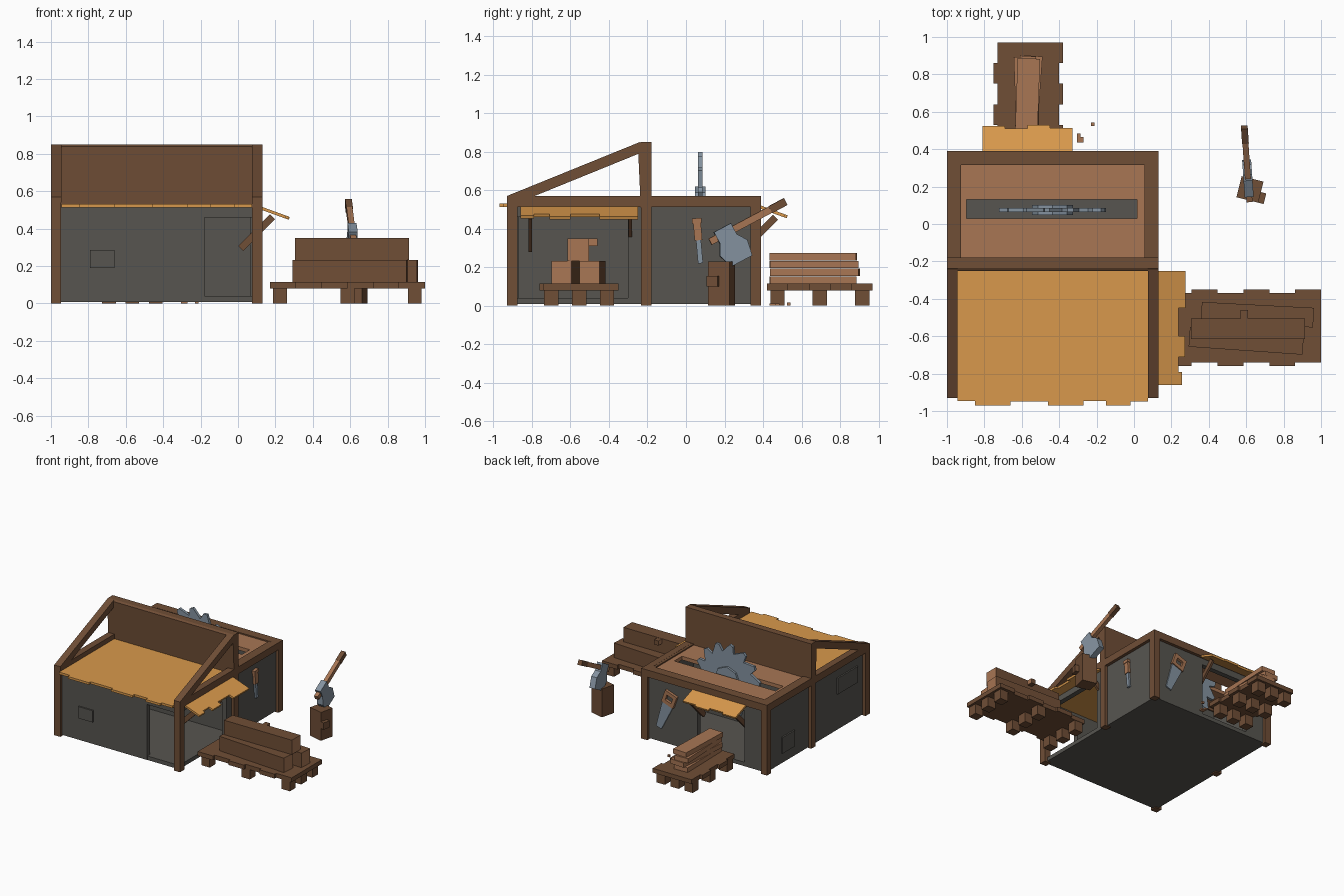
import bpy, bmesh, math
from mathutils import Matrix, Vector


def material(name, rgb):
    m = bpy.data.materials.new(name)
    lin = [((c / 255 + 0.055) / 1.055) ** 2.4 for c in rgb]
    m.diffuse_color = (*lin, 1)
    return m


DARK = material("dark wood", (112, 78, 54))
LIGHT = material("light wood", (168, 118, 84))
ORANGE = material("orange boards", (217, 153, 76))
STONE = material("grey wall", (87, 85, 80))
METAL = material("steel", (133, 147, 160))
I = Matrix.Identity(4)


def finish(name, bm, *mats):
    bmesh.ops.recalc_face_normals(bm, faces=bm.faces)
    me = bpy.data.meshes.new(name)
    bm.to_mesh(me)
    bm.free()
    for m in mats:
        me.materials.append(m)
    ob = bpy.data.objects.new(name, me)
    bpy.context.collection.objects.link(ob)
    return ob


def boxes(name, mat, items, M=I):
    """Each item is (x0, x1, y0, y1, z0, z1)."""
    bm = bmesh.new()
    for x0, x1, y0, y1, z0, z1 in items:
        T = Matrix.Translation(((x0 + x1) / 2, (y0 + y1) / 2, (z0 + z1) / 2))
        S = Matrix.Diagonal((x1 - x0, y1 - y0, z1 - z0, 1))
        bmesh.ops.create_cube(bm, size=1, matrix=M @ T @ S)
    return finish(name, bm, mat)


def prism(name, mat, pts, vec, M=I):
    """Extrude a flat outline along vec."""
    bm = bmesh.new()
    f = bm.faces.new([bm.verts.new(M @ Vector(p)) for p in pts])
    r = bmesh.ops.extrude_face_region(bm, geom=[f])
    v = [g for g in r["geom"] if isinstance(g, bmesh.types.BMVert)]
    bmesh.ops.translate(bm, verts=v, vec=M.to_3x3() @ Vector(vec))
    return finish(name, bm, mat)


def place(x, y, z, deg=0, axis='Z'):
    return Matrix.Translation((x, y, z)) @ Matrix.Rotation(math.radians(deg), 4, axis)


# Timber frame: posts, beams, tall partition, rafters
X0, X1, Y0, Y1, W = -1.0, 0.13, -0.93, 0.39, 0.055
sides = [(X0, X0 + W), (X1 - W, X1)]
boxes("posts", DARK, [(a, b, y, y + W, 0, 0.57) for a, b in sides
                      for y in (Y0, -0.235, Y1 - W)])
boxes("side_beams", DARK, [(a, b, Y0, Y1, 0.512, 0.57) for a, b in sides])
boxes("rear_frame", DARK, [(X0 + 0.05, -0.925, -0.2, 0.38, 0.512, 0.569),
                           (0.055, X1 - 0.05, -0.2, 0.38, 0.512, 0.569),
                           (X0 + 0.01, X1 - 0.01, 0.315, Y1, 0.512, 0.57)])
prism("partition_board", DARK, [(X0, -0.18, 0.51), (X0, -0.18, 0.85), (X0, -0.235, 0.85),
                                (X0, -0.25, 0.84), (X0, -0.235, 0.51)], (X1 - X0, 0, 0))
for i, (a, b) in enumerate(sides):
    prism(f"rafter_{i}", DARK, [(a, Y0, 0.54), (a, Y0, 0.57), (a, -0.24, 0.85),
                                (a, -0.22, 0.80), (a, -0.86, 0.54)], (W, 0, 0))

# Stone walls with a corner opening at the front and a doorway at the rear
boxes("floor", STONE, [(-0.975, 0.105, -0.905, 0.365, 0.008, 0.04)])
boxes("walls", STONE, [
    (-0.97, -0.18, -0.91, -0.87, 0.01, 0.515), (-0.18, 0.1, -0.91, -0.87, 0.46, 0.515),
    (-0.975, -0.935, -0.9, 0.36, 0.01, 0.515), (-0.95, 0.1, -0.225, -0.19, 0.01, 0.515),
    (0.065, 0.105, -0.9, -0.2, 0.46, 0.515), (0.065, 0.105, -0.3, 0.36, 0.01, 0.515),
    (-0.97, -0.78, 0.325, 0.365, 0.01, 0.515), (-0.36, 0.1, 0.325, 0.365, 0.01, 0.515),
    (-0.78, -0.36, 0.325, 0.365, 0.46, 0.515)])
boxes("wall_stones", STONE, [(-0.79, -0.66, -0.922, -0.9, 0.19, 0.285),
                             (-0.987, -0.96, -0.8, -0.54, 0.3, 0.43),
                             (-0.987, -0.96, 0.01, 0.17, 0.09, 0.22)])

# Flat front roof of uneven boards
xs = [-0.945, -0.85, -0.66, -0.46, -0.27, -0.15, -0.02, 0.075]
ends = [-0.945, -0.97, -0.95, -0.97, -0.945, -0.97, -0.95]
boxes("front_roof", ORANGE, [(a, b, e, -0.23, 0.514, 0.532) for a, b, e in zip(xs, xs[1:], ends)])

# Rear work deck with a slot for the saw
boxes("saw_deck", LIGHT, [(-0.93, 0.06, -0.19, 0.03, 0.53, 0.56), (-0.93, 0.06, 0.13, 0.32, 0.53, 0.56),
                          (-0.93, -0.895, 0.03, 0.13, 0.53, 0.56), (0.015, 0.06, 0.03, 0.13, 0.53, 0.56)])

# Circular saw blade with slanted teeth, and its hub
cx, cy, cz, n = -0.435, 0.063, 0.51, 14
pts = []
for i in range(n):
    for r, o in ((0.225, 0.0), (0.29, 0.62), (0.28, 0.85)):
        t = 2 * math.pi * (i + o) / n
        pts.append((cx + r * math.cos(t), cy, cz + r * math.sin(t)))
prism("saw_blade", METAL, pts, (0, 0.022, 0))
hub = [(cx + 0.11 * math.cos(math.pi * i / 4), 0.047, cz + 0.11 * math.sin(math.pi * i / 4))
       for i in range(8)]
prism("saw_hub", METAL, hub, (0, 0.054, 0))


# Sloping awnings on two diagonal braces
def awning(name, M, cuts, lengths, braces):
    tilt = M @ Matrix.Rotation(math.radians(20), 4, 'Y')
    boxes(name + "_boards", ORANGE, [(0, l, a, b, -0.008, 0.008)
                                     for a, b, l in zip(cuts, cuts[1:], lengths)], tilt)
    for i, v in enumerate(braces):
        boxes(f"{name}_brace_{i}", DARK, [(-0.12, 0.12, -0.009, 0.009, -0.019, 0.019)],
              M @ place(0, v, -0.14, -45, 'Y'))


awning("side_awning", place(0.1, 0, 0.518), [-0.86, -0.79, -0.71, -0.6, -0.45, -0.25],
       [0.165, 0.145, 0.18, 0.145, 0.185], [-0.81, -0.29])
awning("rear_awning", place(0, 0.38, 0.515, 90), [0.33, 0.45, 0.57, 0.69, 0.81],
       [0.14, 0.155, 0.135, 0.15], [0.37, 0.77])


# Pallets: cross boards of uneven length on block legs
def pallet(name, M, length, width, boards):
    step = length / boards
    boxes(name + "_boards", DARK, [
        (-length / 2 + i * step, -length / 2 + (i + 1) * step,
         -width / 2 + 0.02 * (i % 2), width / 2 - 0.02 * ((i + 1) % 2), 0.08, 0.115)
        for i in range(boards)], M)
    boxes(name + "_legs", DARK, [(x - 0.037, x + 0.037, y - 0.037, y + 0.037, 0, 0.082)
                                 for x in (-length / 2 + 0.055, 0, length / 2 - 0.055)
                                 for y in (-width / 2 + 0.06, 0, width / 2 - 0.06)], M)


pallet("log_pallet", place(0.585, -0.555, 0), 0.83, 0.41, 6)
pallet("plank_pallet", place(-0.565, 0.695, 0, 90), 0.55, 0.37, 5)


# Squared logs with pale cut ends
def log(name, M, l, w, z0, z1):
    ob = boxes(name, DARK, [(-l / 2, l / 2, -w / 2, w / 2, z0, z1)], M)
    ob.data.materials.append(LIGHT)
    for p in ob.data.polygons:
        if abs(p.normal.x) > 0.9:
            p.material_index = 1


log("lower_log_rear", place(0.66, -0.485, 0, -3), 0.6, 0.105, 0.115, 0.232)
log("lower_log_front", place(0.6, -0.625, 0, -4), 0.61, 0.105, 0.115, 0.232)
log("upper_log", place(0.61, -0.56, 0), 0.61, 0.11, 0.233, 0.35)
log("log_stub", place(0.59, -0.485, 0), 0.04, 0.05, 0.31, 0.348)

# Stacked planks and wood chips
for i, (x, y, l, a) in enumerate([(-0.57, 0.66, 0.45, 1), (-0.565, 0.67, 0.46, -4),
                                  (-0.575, 0.665, 0.46, 2), (-0.57, 0.66, 0.45, -2)]):
    z = 0.115 + i * 0.04
    boxes(f"plank_{i}", LIGHT, [(-0.06, 0.06, -l / 2, l / 2, z, z + 0.038)], place(x, y, 0, a))
boxes("wood_chips", LIGHT, [(-0.305, -0.27, 0.435, 0.465, 0, 0.012), (-0.305, -0.285, 0.46, 0.485, 0, 0.012),
                            (-0.23, -0.212, 0.525, 0.542, 0, 0.016)])

# Chopping block with a knot
boxes("chopping_block", DARK, [(-0.06, 0.06, -0.058, 0.058, 0, 0.23)], place(0.62, 0.185, 0, -14))
boxes("block_knot", DARK, [(0.06, 0.09, -0.058, 0.0, 0.1, 0.155)], place(0.62, 0.185, 0, -14))

# Axe: local y runs along the handle, local -z points to the cutting edge
A = place(0.612, 0.2, 0.372, 4) @ Matrix.Rotation(math.radians(28), 4, 'X')
boxes("axe_handle", LIGHT, [(-0.016, 0.016, -0.085, 0.27, -0.018, 0.018)], A)
boxes("axe_grip", DARK, [(-0.018, 0.018, 0.27, 0.36, -0.02, 0.02)], A)
prism("axe_head", METAL, [(-0.024, -0.045, 0.035), (-0.024, 0.055, 0.035), (-0.024, 0.055, -0.03),
                          (-0.024, 0.09, -0.08), (-0.024, 0.075, -0.165), (-0.024, -0.05, -0.165),
                          (-0.024, -0.075, -0.09), (-0.024, -0.045, -0.03)], (0.048, 0, 0), A)

# Chisel hanging on the side wall
C = place(0.115, 0.065, 0.34, 5, 'X')
boxes("chisel_handle", LIGHT, [(-0.015, 0.012, -0.02, 0.02, 0, 0.1),
                               (-0.015, 0.016, -0.025, 0.025, 0.09, 0.115)], C)
boxes("chisel_blade", METAL, [(-0.012, 0.006, -0.013, 0.013, -0.12, 0.002)], C)

# Handsaw hanging on the rear wall, with an open grip
H = place(-0.11, 0.366, 0.36, -20, 'Y')
boxes("handsaw_grip", LIGHT, [(-0.055, 0.055, 0, 0.022, 0.045, 0.075), (-0.055, 0.055, 0, 0.022, -0.03, 0.0),
                              (-0.055, -0.028, 0, 0.022, 0, 0.045), (0.028, 0.055, 0, 0.022, 0, 0.045)], H)
prism("handsaw_blade", METAL, [(-0.05, 0.004, -0.02), (0.05, 0.004, -0.02), (0.03, 0.004, -0.25),
                               (-0.02, 0.004, -0.25)], (0, 0.01, 0), H)
